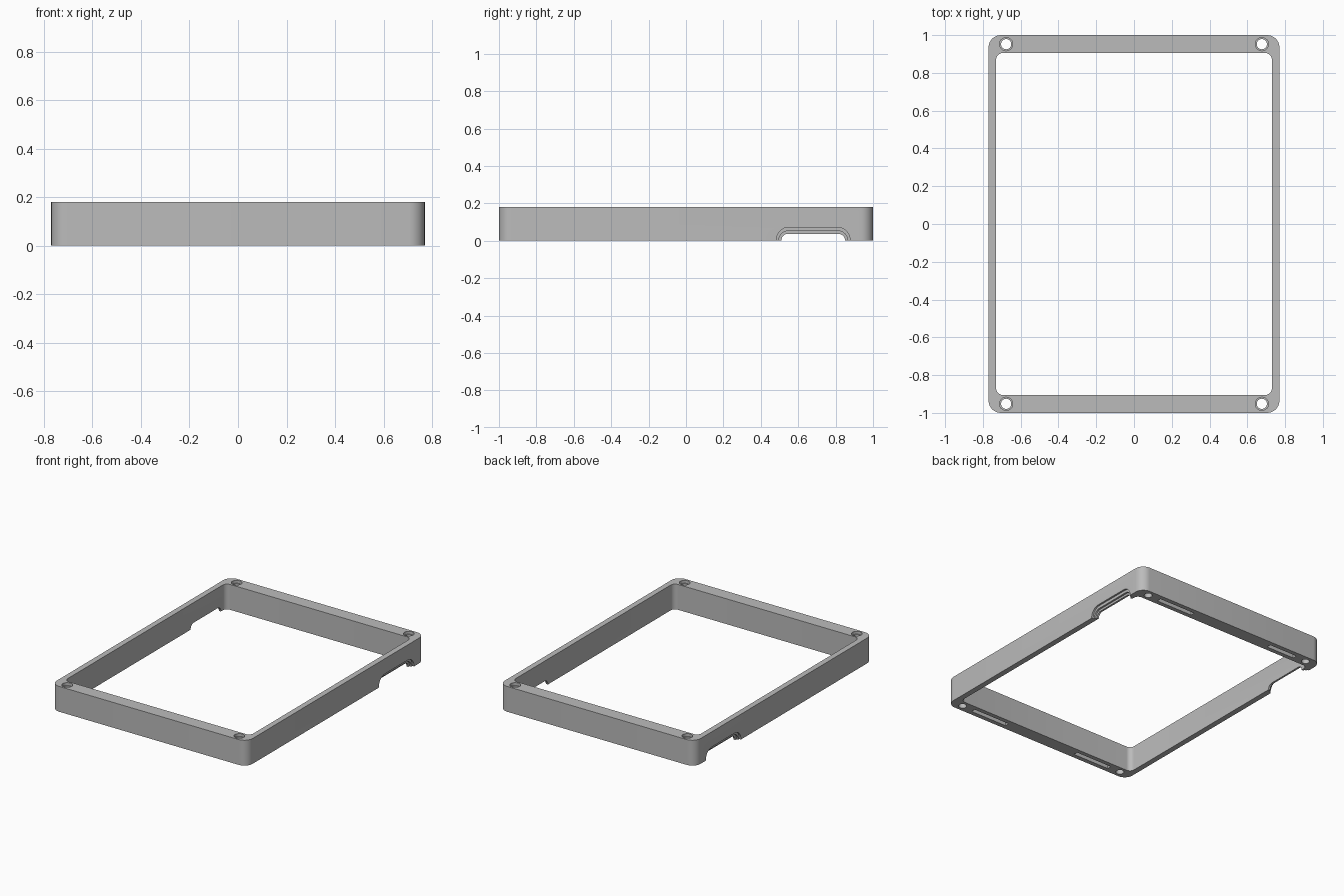
import bpy
import bmesh
from math import cos, sin, pi
from mathutils import Matrix

default_cube = bpy.data.objects.get("Cube")
if default_cube:
    bpy.data.objects.remove(default_cube, do_unlink=True)

HALF_X, HALF_Y, HEIGHT = 0.77, 1.0, 0.18

grey = bpy.data.materials.new("plain grey")
grey.use_nodes = True
grey.diffuse_color = (0.5, 0.5, 0.5, 1)
grey.node_tree.nodes["Principled BSDF"].inputs["Base Color"].default_value = (0.5, 0.5, 0.5, 1)


def rounded_rect(hx, hy, r, steps=8):
    """Outline of a rectangle with rounded corners."""
    points = []
    for i, (sx, sy) in enumerate([(1, 1), (-1, 1), (-1, -1), (1, -1)]):
        for k in range(steps + 1):
            a = (i + k / steps) * pi / 2
            points.append((sx * (hx - r) + r * cos(a), sy * (hy - r) + r * sin(a)))
    return points


def prism(name, outline, low, high, matrix=Matrix()):
    """Extrude an outline between two heights, then place it."""
    bm = bmesh.new()
    face = bm.faces.new([bm.verts.new((x, y, low)) for x, y in outline])
    top = bmesh.ops.extrude_face_region(bm, geom=[face])["geom"]
    verts = [g for g in top if isinstance(g, bmesh.types.BMVert)]
    bmesh.ops.translate(bm, verts=verts, vec=(0, 0, high - low))
    bm.transform(matrix)
    bmesh.ops.recalc_face_normals(bm, faces=bm.faces)
    mesh = bpy.data.meshes.new(name)
    bm.to_mesh(mesh)
    bm.free()
    mesh.materials.append(grey)
    obj = bpy.data.objects.new(name, mesh)
    bpy.context.collection.objects.link(obj)
    return obj


def cut(target, cutter):
    """Subtract a cutter and discard it."""
    cutter.hide_render = True
    mod = target.modifiers.new("cut", "BOOLEAN")
    mod.operation = "DIFFERENCE"
    mod.solver = "EXACT"
    mod.object = cutter
    bpy.context.view_layer.objects.active = target
    bpy.ops.object.modifier_apply(modifier=mod.name)
    bpy.data.objects.remove(cutter, do_unlink=True)


def circle(r, sides=32):
    return [(r * cos(2 * pi * i / sides), r * sin(2 * pi * i / sides)) for i in range(sides)]


# Rectangular frame with rounded corners
frame = prism("frame", rounded_rect(HALF_X, HALF_Y, 0.065), 0, HEIGHT)
cut(frame, prism("opening", rounded_rect(0.73, 0.905, 0.035), -0.1, HEIGHT + 0.1))

# Counterbored screw holes in the four corners
for sx in (-1, 1):
    for sy in (-1, 1):
        place = Matrix.Translation((sx * 0.677, sy * 0.952, 0))
        cut(frame, prism("screw_hole", circle(0.027), -0.1, HEIGHT + 0.1, place))
        cut(frame, prism("counterbore", circle(0.035), HEIGHT - 0.02, HEIGHT + 0.1, place))

# Pockets in the underside of the front and back bars; the back right one is shorter
for sx in (-1, 1):
    for sy in (-1, 1):
        inner = 0.36 if (sx, sy) == (-1, 1) else 0.295
        half = (0.585 - inner) / 2
        place = Matrix.Translation((sx * (inner + half), sy * 0.952, 0))
        pocket = [(-half, -0.016), (half, -0.016), (half, 0.016), (-half, 0.016)]
        cut(frame, prism("pocket", pocket, -0.1, 0.06, place))

# Stepped side notches: half width, height, corner radius, inner end of the cut
notch_steps = [(0.197, 0.072, 0.068, 0.757), (0.184, 0.052, 0.05, 0.744), (0.17, 0.037, 0.035, 0.68)]
# Outline x becomes y, outline y becomes z, and extrusion runs along x
sideways = Matrix(((0, 0, 1, 0), (1, 0, 0, 0), (0, 1, 0, 0), (0, 0, 0, 1)))
for side in (-1, 1):
    place = Matrix.Diagonal((side, 1, 1, 1)) @ Matrix.Translation((0, 0.68, 0)) @ sideways
    for half, height, radius, depth in notch_steps:
        cut(frame, prism("notch", rounded_rect(half, height, radius), depth, 0.85, place))

# Smooth the rounded corners and holes, keep hard edges crisp
bpy.ops.object.select_all(action="DESELECT")
frame.select_set(True)
bpy.context.view_layer.objects.active = frame
bpy.ops.object.shade_smooth_by_angle()
